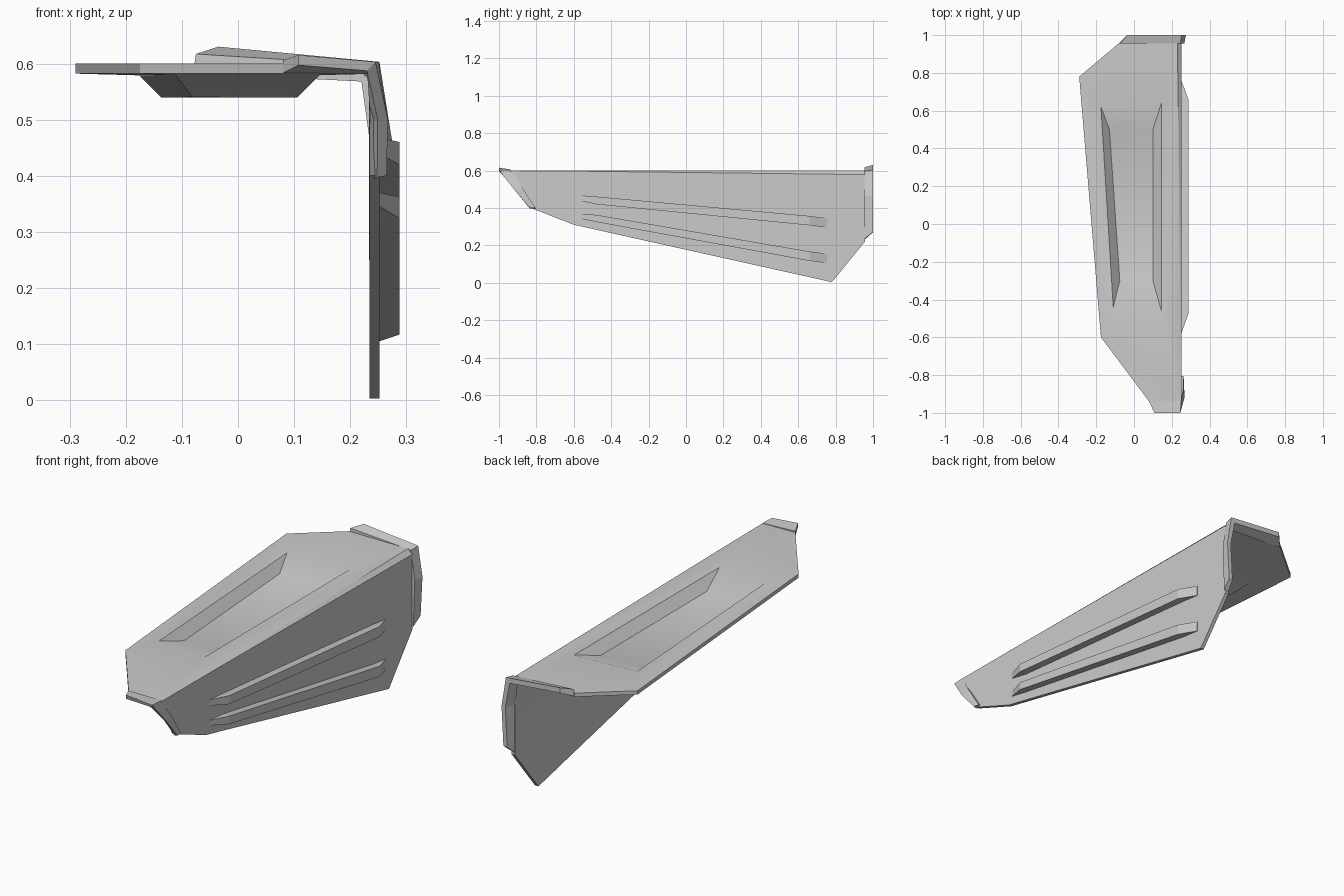
import bpy, bmesh, math


def make_object(name, verts, faces, fix_normals=True):
    mesh = bpy.data.meshes.new(name)
    mesh.from_pydata(verts, [], faces)
    if fix_normals:
        bm = bmesh.new()
        bm.from_mesh(mesh)
        bmesh.ops.recalc_face_normals(bm, faces=bm.faces)
        bm.to_mesh(mesh)
        bm.free()
    obj = bpy.data.objects.new(name, mesh)
    bpy.context.collection.objects.link(obj)
    return obj


def loft(name, sections):
    """Closed solid through four-point cross-sections."""
    verts = [p for s in sections for p in s]
    last = 4 * (len(sections) - 1)
    faces = [(0, 1, 2, 3), (last, last + 1, last + 2, last + 3)]
    for i in range(len(sections) - 1):
        for j in range(4):
            a, b = 4 * i + j, 4 * i + (j + 1) % 4
            faces.append((a, b, b + 4, a + 4))
    return make_object(name, verts, faces)


# Folded shell: top plate with a sunken panel, narrow bevel, side plate
TOP, FLOOR, SIDE = 0.60, 0.558, 0.252
outline = [(-0.29, 0.78), (-0.08, 0.957), (0.23, 0.957), (0.246, -0.6),
           (0.243, -0.94), (0.08, -0.94), (-0.175, -0.6)]
rim = [(-0.175, 0.62), (0.145, 0.64), (0.145, -0.46), (-0.11, -0.44)]
floor = [(-0.13, 0.5), (0.10, 0.5), (0.10, -0.3), (-0.075, -0.3)]
side = [(-0.94, 0.599), (-0.83, 0.4), (-0.6, 0.31), (0.78, 0.003),
        (0.957, 0.22), (0.957, 0.578), (-0.6, 0.597)]
verts = [(x, y, TOP) for x, y in outline + rim]
verts += [(x, y, FLOOR) for x, y in floor]
verts += [(SIDE, y, z) for y, z in side]
A, R, F, S = 0, 7, 11, 15
faces = [
    (0, 6, R + 3, R),
    (0, R, R + 1, 2, 1),
    (2, R + 1, R + 2, 3),
    (3, R + 2, R + 3, 6, 5, 4),
    (F + 3, F + 2, F + 1, F),
    tuple(range(S, S + 7)),
    (S + 6, S + 5, 2, 3),
    (S, S + 6, 3, 4),
]
# sloped walls of the sunken panel
for i in range(4):
    j = (i + 1) % 4
    faces.append((R + j, R + i, F + i, F + j))
shell = make_object("folded_panel", verts, faces, fix_normals=False)
solid = shell.modifiers.new("thickness", "SOLIDIFY")
solid.thickness = 0.018
solid.offset = -1
solid.use_even_offset = True
bpy.context.view_layer.objects.active = shell
shell.select_set(True)
bpy.ops.object.modifier_apply(modifier="thickness")
bpy.ops.object.shade_smooth_by_angle(angle=math.radians(30))

# Long raised ridges on the side: front top/bottom and back top/bottom heights
ridges = {
    "upper_ridge": ((0.468, 0.44), (0.345, 0.295)),
    "lower_ridge": ((0.37, 0.345), (0.155, 0.105)),
}
for name, ((ft, fb), (bt, bb)) in ridges.items():
    def ring(y, x, zt, zb):
        return [(0.245, y, zt), (x, y, zt), (x, y, zb), (0.245, y, zb)]
    loft(name, [
        ring(-0.575, 0.2525, ft, fb),
        ring(-0.475, 0.288, ft - 0.008, fb - 0.021),
        ring(0.66, 0.288, bt + 0.012, bb + 0.012),
        ring(0.755, 0.2525, bt, bb),
    ])

# End flanges wrapping over the fold (inner, outer, outer at end, inner at end)
loft("front_flange", [
    [(0.08, -0.94, 0.583), (0.08, -0.94, 0.606), (0.108, -1.0, 0.615), (0.108, -1.0, 0.597)],
    [(0.232, -0.935, 0.581), (0.25, -0.935, 0.602), (0.245, -1.0, 0.603), (0.23, -0.99, 0.587)],
    [(0.236, -0.87, 0.5), (0.262, -0.87, 0.5), (0.267, -0.92, 0.5), (0.249, -0.915, 0.5)],
    [(0.235, -0.805, 0.395), (0.262, -0.805, 0.4), (0.265, -0.835, 0.4), (0.248, -0.835, 0.397)],
])
loft("back_flange", [
    [(-0.08, 0.955, 0.583), (-0.075, 0.955, 0.617), (-0.035, 1.0, 0.63), (-0.035, 1.0, 0.605)],
    [(0.22, 0.955, 0.568), (0.246, 0.955, 0.597), (0.252, 1.0, 0.603), (0.232, 1.0, 0.58)],
    [(0.235, 0.955, 0.46), (0.266, 0.955, 0.46), (0.275, 1.0, 0.46), (0.255, 1.0, 0.46)],
    [(0.235, 0.955, 0.23), (0.258, 0.955, 0.235), (0.265, 1.0, 0.272), (0.245, 1.0, 0.27)],
])
